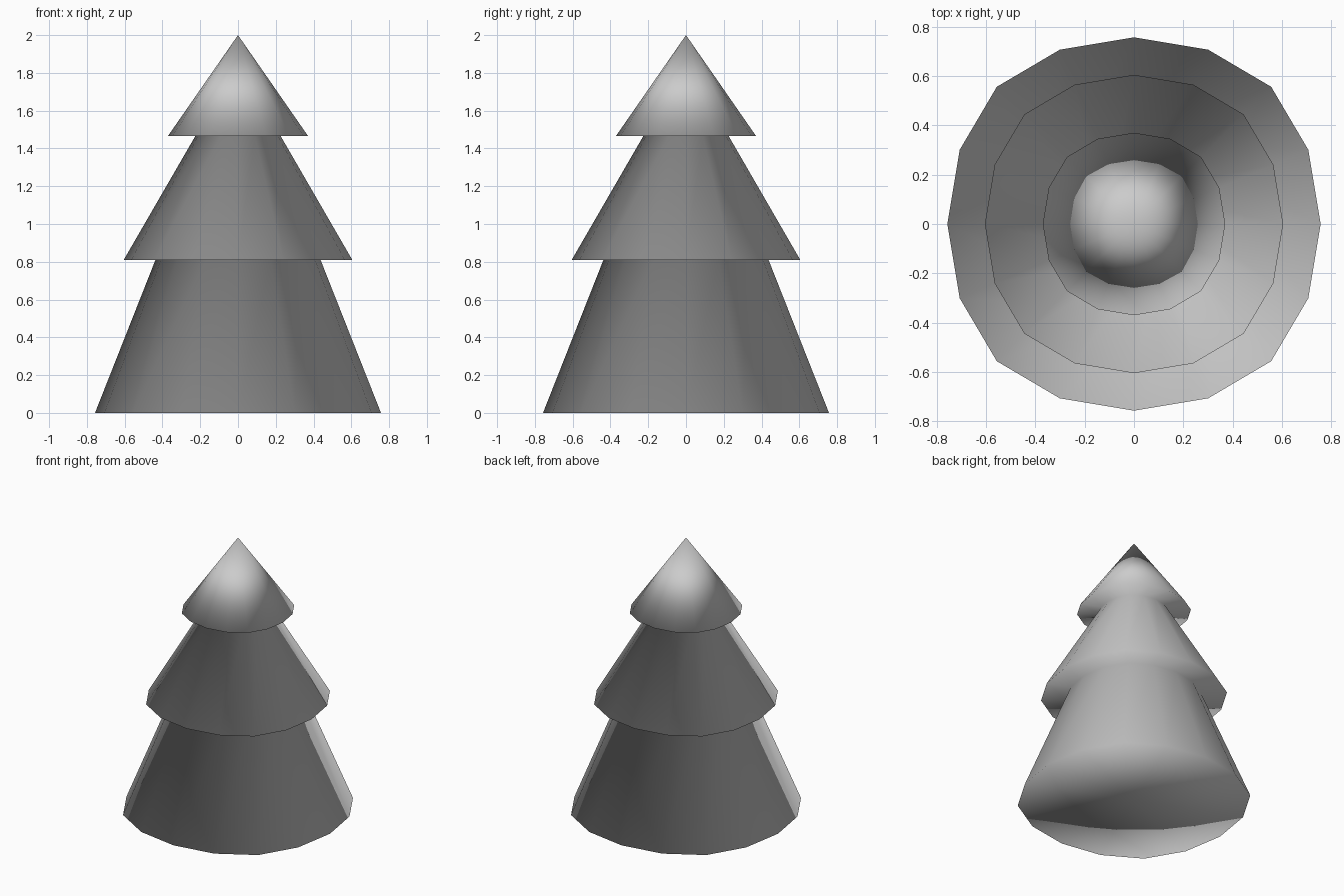
import bpy, bmesh

if "Cube" in bpy.data.objects:
    bpy.data.objects.remove(bpy.data.objects["Cube"])

# Stacked-cone tree profile: (radius, height), bottom to top
PROFILE = [(0.757, 0.0), (0.437, 0.81), (0.605, 0.81), (0.225, 1.467), (0.37, 1.467)]
APEX = 2.0

# Slightly squarish 16-sided cross-section, one quarter rotated four times
quarter = [(1.0, 0.0), (0.934, 0.397), (0.735, 0.735), (0.397, 0.934)]
section = []
for _ in range(4):
    section += quarter
    quarter = [(-y, x) for x, y in quarter]
n = len(section)

bm = bmesh.new()
rings = [[bm.verts.new((r * x, r * y, z)) for x, y in section] for r, z in PROFILE]

# Tier sides and undersides
for low, high in zip(rings, rings[1:]):
    for i in range(n):
        j = (i + 1) % n
        bm.faces.new((low[i], low[j], high[j], high[i]))

# Base fan and pointed tip
base = bm.verts.new((0, 0, 0))
tip = bm.verts.new((0, 0, APEX))
for i in range(n):
    j = (i + 1) % n
    bm.faces.new((base, rings[0][j], rings[0][i]))
    bm.faces.new((tip, rings[-1][i], rings[-1][j]))

# Smooth shading throughout
for f in bm.faces:
    f.smooth = True
bmesh.ops.recalc_face_normals(bm, faces=bm.faces)

mesh = bpy.data.meshes.new("tree_foliage")
bm.to_mesh(mesh)
bm.free()
bpy.context.collection.objects.link(bpy.data.objects.new("tree_foliage", mesh))
